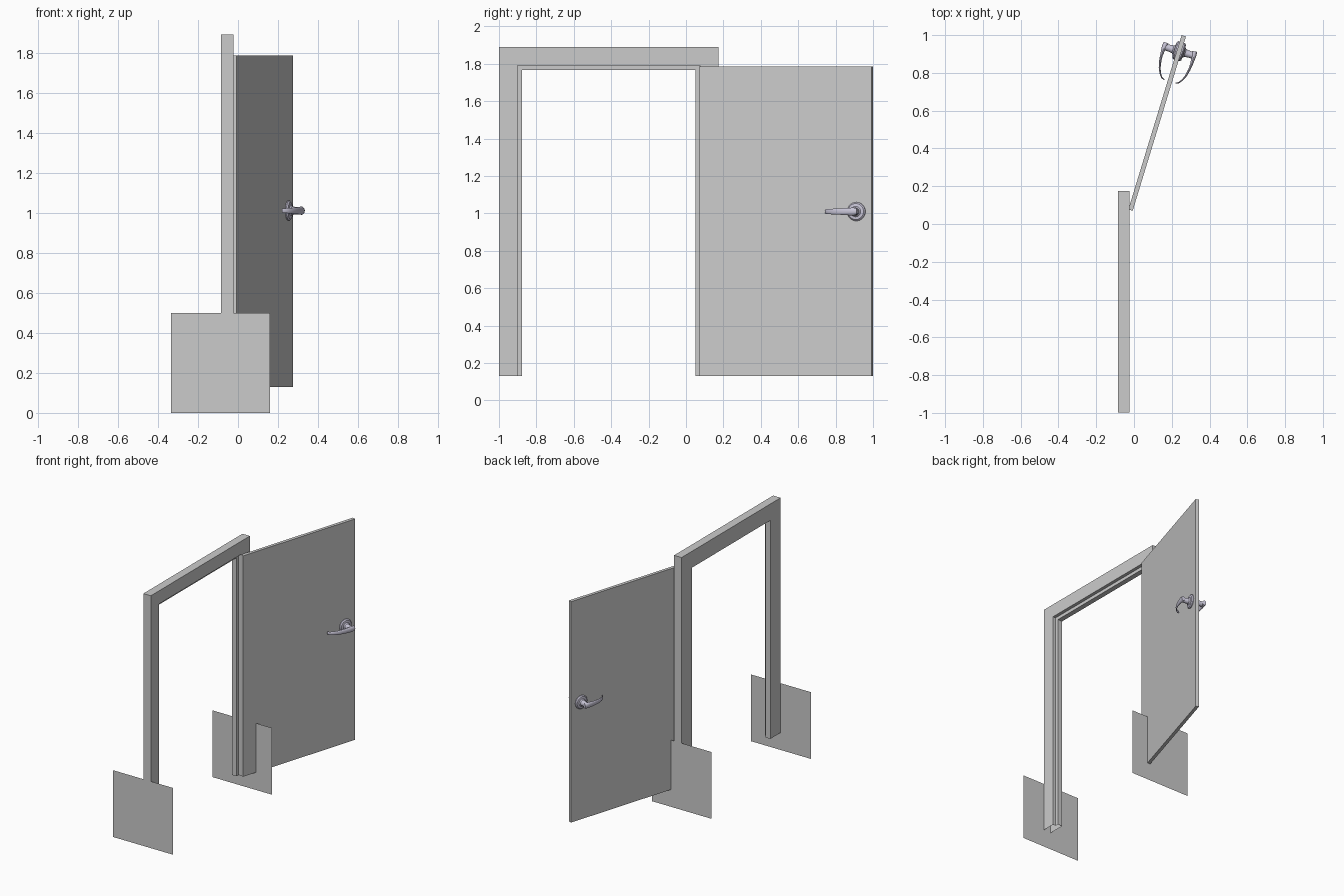
import bpy, bmesh, math
from mathutils import Matrix, Vector

if "Cube" in bpy.data.objects:
    bpy.data.objects.remove(bpy.data.objects["Cube"])


def make_object(name, bm, matrix=None, material=None, smooth=False):
    bmesh.ops.recalc_face_normals(bm, faces=bm.faces)
    mesh = bpy.data.meshes.new(name)
    bm.to_mesh(mesh)
    bm.free()
    obj = bpy.data.objects.new(name, mesh)
    bpy.context.collection.objects.link(obj)
    if matrix:
        obj.matrix_world = matrix
    if material:
        mesh.materials.append(material)
    if smooth:
        bpy.ops.object.select_all(action='DESELECT')
        obj.select_set(True)
        bpy.context.view_layer.objects.active = obj
        bpy.ops.object.shade_smooth_by_angle(angle=math.radians(35))
    return obj


def loft(rings, cap_start=False, cap_end=False):
    """Skin a list of closed rings of equal length."""
    bm = bmesh.new()
    rows = [[bm.verts.new(p) for p in ring] for ring in rings]
    n = len(rows[0])
    for a, b in zip(rows, rows[1:]):
        for i in range(n):
            j = (i + 1) % n
            bm.faces.new((a[i], a[j], b[j], b[i]))
    if cap_start:
        bm.faces.new(rows[0])
    if cap_end:
        bm.faces.new(rows[-1])
    return bm


# Frame: rebated section (x, inset) swept up, over and down, open at the foot
Y0, Y1, TOP, FOOT = -0.999, 0.174, 1.89, 0.13
section = [(-.085, 0), (-.023, 0), (-.023, .098), (-.047, .098), (-.047, .123), (-.085, .123)]
stations = [
    [(x, Y0 + i, FOOT) for x, i in section],
    [(x, Y0 + i, TOP - i) for x, i in section],
    [(x, Y1 - i, TOP - i) for x, i in section],
    [(x, Y1 - i, FOOT) for x, i in section],
]
make_object("door_frame", loft(stations))

# Flat panels standing at the outer side of each jamb
for name, y in (("left_foot_panel", -1.0), ("right_foot_panel", 0.175)):
    bm = bmesh.new()
    bm.faces.new([bm.verts.new(p) for p in
                  ((-.335, y, 0), (.16, y, 0), (.16, y, .5), (-.335, y, .5))])
    make_object(name, bm)

# Door leaf, swung open about its hinge edge; local x = thickness, y = width
swing = Matrix.Translation((-.0185, .0735, 0)) @ Matrix.Rotation(math.radians(-17), 4, 'Z')
HALF, WIDTH = .012, .965
bm = bmesh.new()
bmesh.ops.create_cube(bm, size=1, matrix=Matrix.Translation((0, WIDTH / 2, .9575))
                      @ Matrix.Diagonal((2 * HALF, WIDTH, 1.655, 1)))
make_object("door_leaf", bm, swing)

# Handles: built on one face and mirrored through the leaf
metal = bpy.data.materials.new("handle_metal")
metal.diffuse_color = (.58, .56, .68, 1)
metal.use_nodes = True
metal.node_tree.nodes["Principled BSDF"].inputs["Base Color"].default_value = metal.diffuse_color
U, Z, N = .88, 1.01, 32


def mirrored(obj):
    mod = obj.modifiers.new("both_sides", 'MIRROR')
    mod.use_axis = (True, False, False)


# Round rose and neck, turned about the spindle
profile = [(HALF, .05), (.018, .05), (.025, .043), (.027, .028), (.034, .021), (.06, .018), (.078, .018)]
rings = [[(v, U + r * math.cos(2 * math.pi * k / N), Z + r * math.sin(2 * math.pi * k / N))
          for k in range(N)] for v, r in profile]
mirrored(make_object("handle_rose", loft(rings, False, True), swing, metal, True))

# Lever: tapered oval swept along a path curling back to the door
# (distance from leaf centre, position along leaf, half thickness, half height)
path = [(.079, .903, .013, .017), (.081, .885, .014, .021), (.083, .86, .010, .020),
        (.083, .83, .007, .018), (.080, .80, .006, .0165), (.073, .767, .005, .015),
        (.062, .74, .004, .0135), (.047, .72, .0035, .012), (.031, .712, .003, .010)]
rings = []
for i, (v, u, t, h) in enumerate(path):
    a, b = path[max(i - 1, 0)], path[min(i + 1, len(path) - 1)]
    d = Vector((b[0] - a[0], b[1] - a[1], 0)).normalized()
    side = Vector((-d.y, d.x, 0))
    rings.append([Vector((v, u, Z)) + side * t * math.cos(2 * math.pi * k / 16)
                  + Vector((0, 0, h * math.sin(2 * math.pi * k / 16))) for k in range(16)])
mirrored(make_object("handle_lever", loft(rings, True, True), swing, metal, True))
